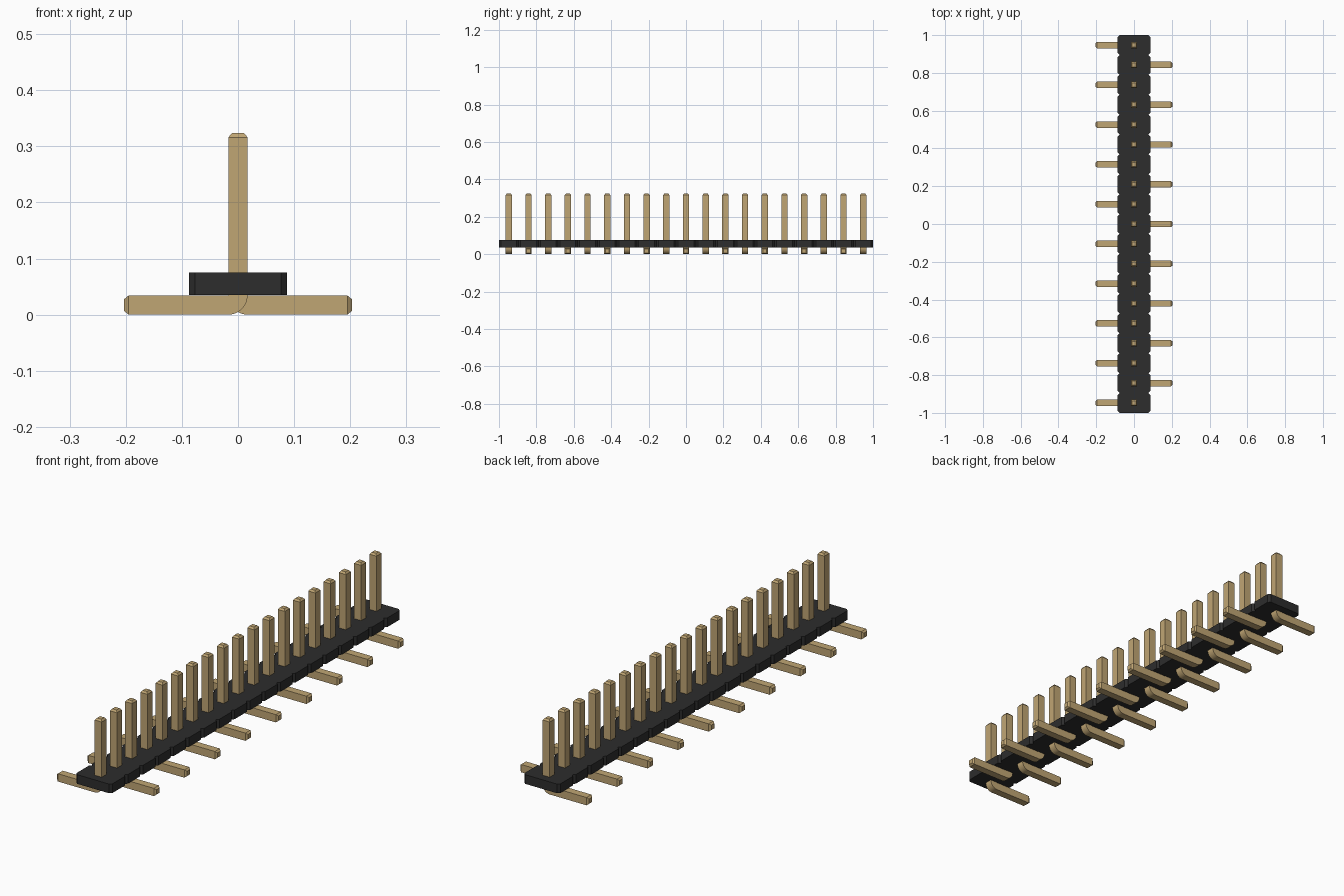
import bpy, bmesh, math

cube = bpy.data.objects.get("Cube")
if cube:
    bpy.data.objects.remove(cube)

COUNT = 19
PITCH = 2 / COUNT
H = 0.017        # half thickness of a pin
TIP = 0.0105     # half thickness at the tapered tips


def material(name, rgb, rough, metal=0.0):
    m = bpy.data.materials.new(name)
    m.use_nodes = True
    m.diffuse_color = (*rgb, 1)
    b = m.node_tree.nodes["Principled BSDF"]
    b.inputs["Base Color"].default_value = (*rgb, 1)
    b.inputs["Roughness"].default_value = rough
    b.inputs["Metallic"].default_value = metal
    return m


def finish(bm, name, mat):
    bmesh.ops.recalc_face_normals(bm, faces=bm.faces)
    me = bpy.data.meshes.new(name)
    bm.to_mesh(me)
    bm.free()
    me.materials.append(mat)
    ob = bpy.data.objects.new(name, me)
    bpy.context.collection.objects.link(ob)
    return ob


black = material("black plastic", (0.026, 0.026, 0.026), 0.6)
gold = material("pale gold metal", (0.53, 0.38, 0.175), 0.5)

# Housing: one outline with chamfered cells, extruded upward
c, w = PITCH / 10, 0.087
side = []
for i in range(COUNT):
    y0 = -1 + i * PITCH
    y1 = y0 + PITCH
    side += [(w - c, y0), (w, y0 + c), (w, y1 - c)]
side.append((w - c, 1))
outline = side + [(-x, y) for x, y in reversed(side)]
bm = bmesh.new()
base = bm.faces.new([bm.verts.new((x, y, 0.035)) for x, y in outline])
top = bmesh.ops.extrude_face_region(bm, geom=[base])
bmesh.ops.translate(bm, vec=(0, 0, 0.04),
                    verts=[v for v in top["geom"] if isinstance(v, bmesh.types.BMVert)])
finish(bm, "housing", black)

# Pin cross-sections from upper tip to foot: inner (x, z), outer (x, z), half depth
sections = [((TIP, 0.324), (-TIP, 0.324), TIP),
            ((H, 0.316), (-H, 0.316), H)]
STEPS = 8
for k in range(STEPS + 1):
    a = math.pi + k / STEPS * math.pi / 2
    sections.append(((H, 2 * H), (H + 2 * H * math.cos(a), 2 * H + 2 * H * math.sin(a)), H))
sections += [((0.195, 2 * H), (0.195, 0), H),
             ((0.203, H + TIP), (0.203, H - TIP), TIP)]


def pin_mesh(name):
    bm = bmesh.new()
    rings = []
    for (ix, iz), (ox, oz), d in sections:
        rings.append([bm.verts.new(p) for p in
                      ((ix, -d, iz), (ox, -d, oz), (ox, d, oz), (ix, d, iz))])
    for r, s in zip(rings, rings[1:]):
        for j in range(4):
            n = (j + 1) % 4
            bm.faces.new((r[j], r[n], s[n], s[j]))
    bm.faces.new(rings[0])
    bm.faces.new(rings[-1])
    # Merge the shared inner corner of the bend
    bmesh.ops.remove_doubles(bm, verts=bm.verts, dist=1e-5)
    return finish(bm, name, gold)


# Row of pins, feet alternating from side to side
first = pin_mesh("pin_01")
for i in range(COUNT):
    ob = first
    if i:
        ob = bpy.data.objects.new(f"pin_{i + 1:02d}", first.data)
        bpy.context.collection.objects.link(ob)
    ob.location.y = -1 + (i + 0.5) * PITCH
    ob.rotation_euler.z = math.pi if i % 2 == 0 else 0

# Smooth only the shallow facets of the bend
bpy.ops.object.select_all(action='DESELECT')
first.select_set(True)
bpy.context.view_layer.objects.active = first
bpy.ops.object.shade_smooth_by_angle(angle=math.radians(20))
